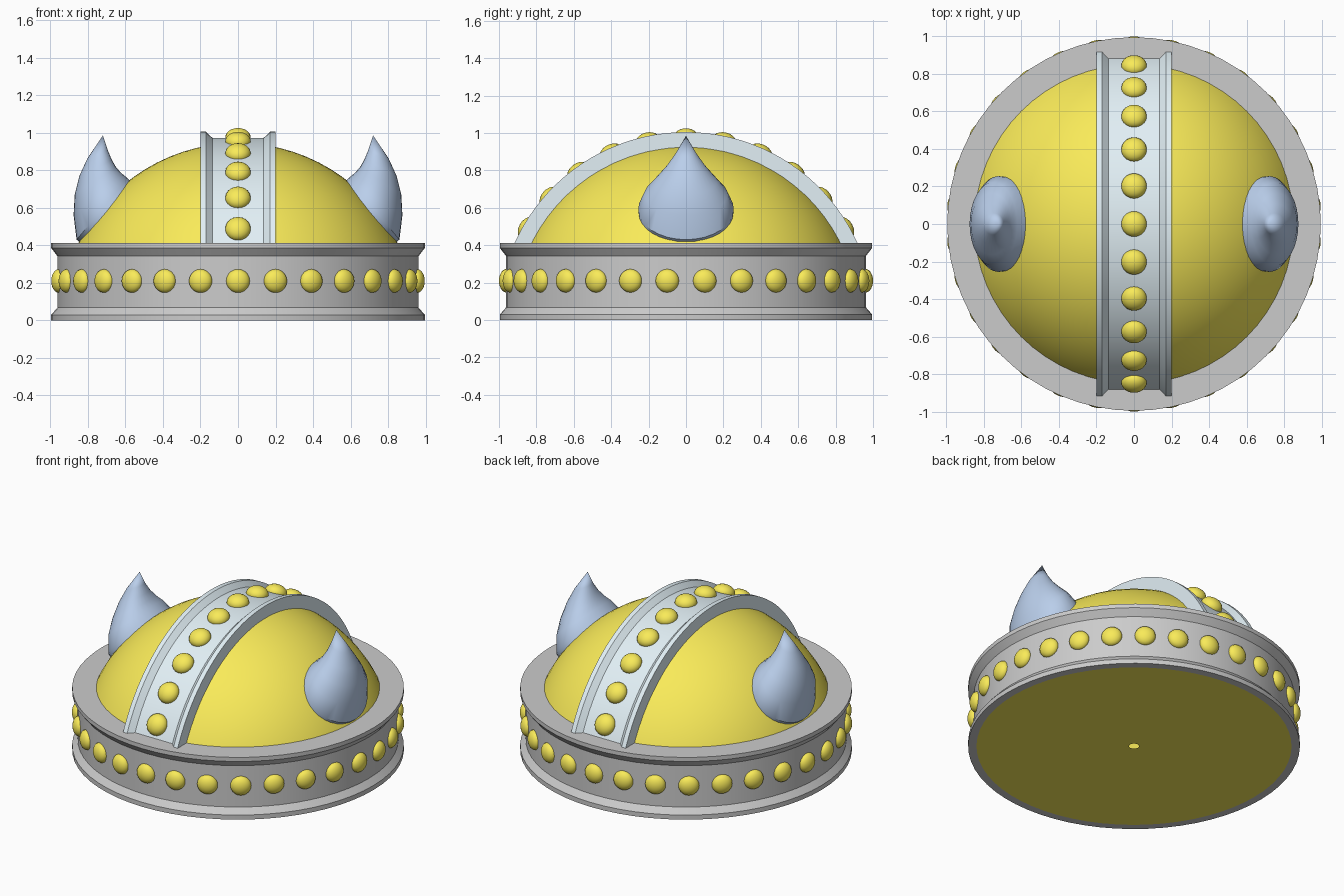
import bpy, math
from mathutils import Vector, Matrix

if "Cube" in bpy.data.objects:
    bpy.data.objects.remove(bpy.data.objects["Cube"])


def material(name, rgb):
    m = bpy.data.materials.new(name)
    m.diffuse_color = (*rgb, 1)
    m.use_nodes = True
    m.node_tree.nodes["Principled BSDF"].inputs["Base Color"].default_value = m.diffuse_color
    return m


GOLD = material("gold", (0.95, 0.83, 0.10))
PALE = material("pale_blue", (0.76, 0.87, 0.92))
HORN = material("horn_blue", (0.49, 0.62, 0.83))


def make(name, verts, faces, mat=None, angle=30):
    me = bpy.data.meshes.new(name)
    me.from_pydata(verts, [], faces)
    ob = bpy.data.objects.new(name, me)
    bpy.context.collection.objects.link(ob)
    if mat:
        me.materials.append(mat)
    bpy.ops.object.select_all(action='DESELECT')
    ob.select_set(True)
    bpy.context.view_layer.objects.active = ob
    bpy.ops.object.mode_set(mode='EDIT')
    bpy.ops.mesh.select_all(action='SELECT')
    bpy.ops.mesh.remove_doubles(threshold=1e-5)
    bpy.ops.mesh.normals_make_consistent(inside=False)
    bpy.ops.object.mode_set(mode='OBJECT')
    bpy.ops.object.shade_smooth_by_angle(angle=math.radians(angle))
    return ob


def grid_faces(rows, cols, wrap):
    last = cols if wrap else cols - 1
    return [(i * cols + j, i * cols + (j + 1) % cols,
             (i + 1) * cols + (j + 1) % cols, (i + 1) * cols + j)
            for i in range(rows - 1) for j in range(last)]


def lathe(name, profile, n=64, mat=None):
    verts = [(r * math.cos(2 * math.pi * k / n), r * math.sin(2 * math.pi * k / n), z)
             for r, z in profile for k in range(n)]
    return make(name, verts, grid_faces(len(profile), n, True), mat)


# Dome with a flat underside that has a tiny centre hole
R = 0.945
arc = [(R * math.sin(math.pi / 2 * i / 20), R * math.cos(math.pi / 2 * i / 20)) for i in range(21)]
lathe("dome", arc + [(0.03, 0)], mat=GOLD)

# Grey brim with flared lips
lathe("brim", [(0.945, 0), (0.995, 0), (0.995, 0.03), (0.962, 0.068), (0.962, 0.342),
               (0.995, 0.385), (0.995, 0.412), (0.84, 0.412)])

# Flanged band arching over the dome from front to back
section = [(-0.2, 0.92), (-0.2, 1.005), (-0.17, 1.005), (-0.137, 0.973),
           (0.137, 0.973), (0.17, 1.005), (0.2, 1.005), (0.2, 0.92)]
steps, start = 40, math.radians(23)
verts = []
for i in range(steps + 1):
    a = start + (math.pi - 2 * start) * i / steps
    verts += [(x, -r * math.cos(a), r * math.sin(a)) for x, r in section]
k = len(section)
caps = [tuple(range(k)), tuple(range(steps * k, steps * k + k))]
make("crest_band", verts, grid_faces(steps + 1, k, True) + caps, PALE, 25)


# Flattened studs, sharing one mesh per size
def stud_mesh(name, radius, depth):
    bpy.ops.mesh.primitive_uv_sphere_add(segments=20, ring_count=12, radius=1)
    ob = bpy.context.object
    ob.data.transform(Matrix.Diagonal((radius, radius, depth, 1)))
    ob.data.materials.append(GOLD)
    bpy.ops.object.shade_smooth()
    me = ob.data
    me.name = name
    bpy.data.objects.remove(ob)
    return me


def place_stud(name, me, pos, normal):
    ob = bpy.data.objects.new(name, me)
    ob.location = pos
    ob.rotation_euler = Vector(normal).to_track_quat('Z', 'Y').to_euler()
    bpy.context.collection.objects.link(ob)


brim_stud = stud_mesh("brim_stud", 0.063, 0.04)
for i in range(30):
    a = math.radians(-90 + 12 * i)
    d = Vector((math.cos(a), math.sin(a), 0))
    place_stud(f"brim_stud_{i}", brim_stud, d * 0.96 + Vector((0, 0, 0.21)), d)

band_stud = stud_mesh("band_stud", 0.068, 0.05)
for i in range(-5, 6):
    a = math.radians(12 * i)
    d = Vector((0, math.sin(a), math.cos(a)))
    place_stud(f"band_stud_{i + 5}", band_stud, d * 0.975, d)

# Curved horns: ring = inner x, inner z, outer x, outer z, half width
rings = [(0.53, 0.70, 0.80, 0.38, 0.25), (0.588, 0.757, 0.860, 0.43, 0.255),
         (0.622, 0.785, 0.876, 0.56, 0.222), (0.649, 0.815, 0.870, 0.67, 0.165),
         (0.672, 0.855, 0.845, 0.77, 0.108), (0.694, 0.907, 0.803, 0.862, 0.058),
         (0.72, 0.985, 0.72, 0.985, 0.0)]
n = 32
for side, label in ((1, "right"), (-1, "left")):
    verts = []
    for xi, zi, xo, zo, w in rings:
        for j in range(n):
            a = 2 * math.pi * j / n
            t = 0.5 + 0.5 * math.cos(a)
            verts.append((side * (xi + (xo - xi) * t), w * math.sin(a), zi + (zo - zi) * t))
    make(f"{label}_horn", verts, grid_faces(len(rings), n, True) + [tuple(range(n))], HORN, 40)
